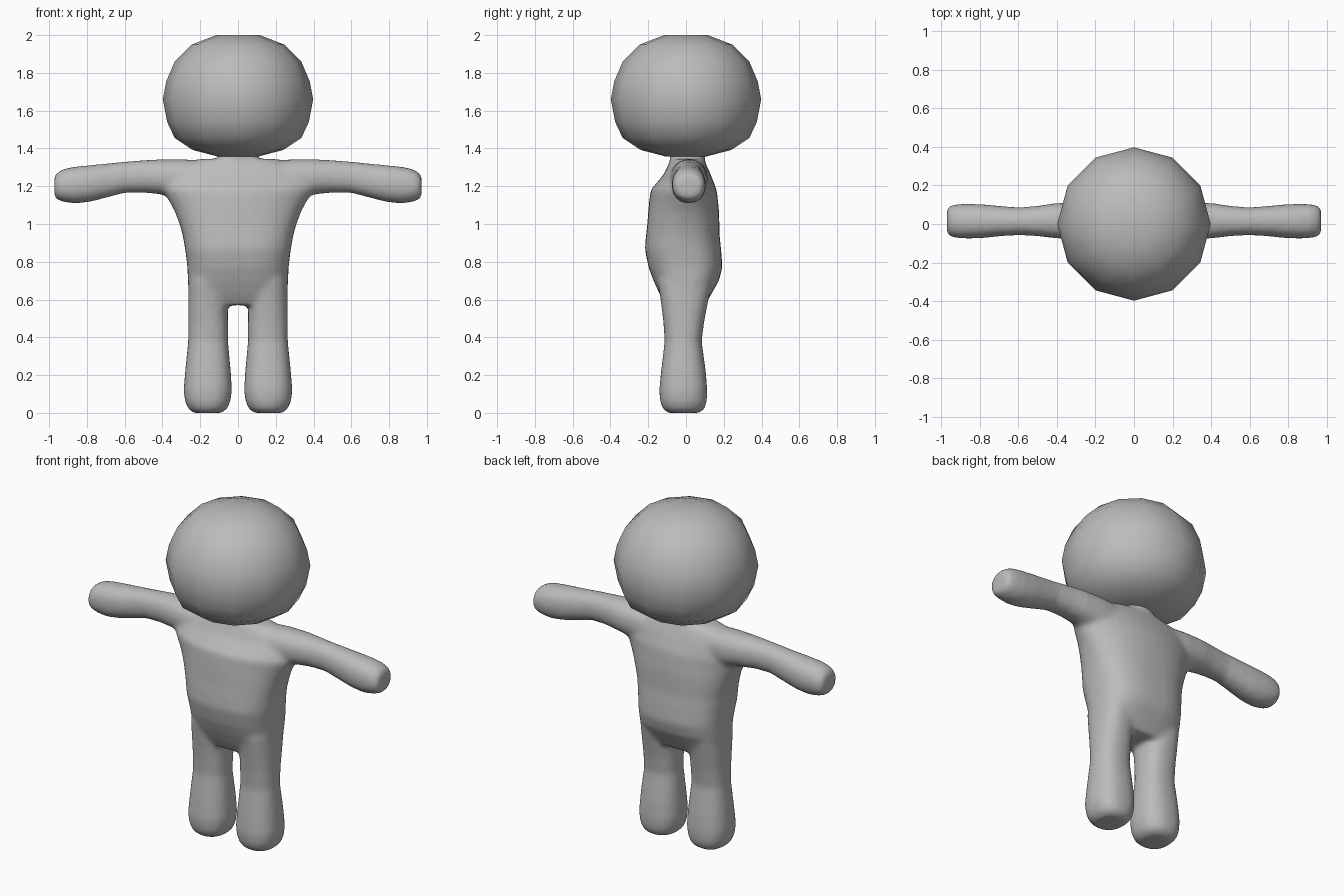
import bpy, bmesh, math
from mathutils import Vector

grey = bpy.data.materials.new("plain grey")
grey.diffuse_color = (0.5, 0.5, 0.5, 1)


def ring(centre, u, v, sides=32, power=2.0):
    """Closed superellipse spanned by the half-axes u and v."""
    pts = []
    for i in range(sides):
        a = 2 * math.pi * i / sides
        c, s = math.cos(a), math.sin(a)
        pts.append(Vector(centre)
                   + Vector(u) * math.copysign(abs(c) ** (2 / power), c)
                   + Vector(v) * math.copysign(abs(s) ** (2 / power), s))
    return pts


def loft(bm, rings):
    """Skin a row of rings and cap both ends."""
    rows = [[bm.verts.new(p) for p in r] for r in rings]
    n = len(rows[0])
    for a, b in zip(rows, rows[1:]):
        for i in range(n):
            j = (i + 1) % n
            bm.faces.new((a[i], a[j], b[j], b[i]))
    bm.faces.new(rows[0][::-1])
    bm.faces.new(rows[-1])


def finish(bm, name):
    bmesh.ops.recalc_face_normals(bm, faces=bm.faces)
    for f in bm.faces:
        f.smooth = True
    mesh = bpy.data.meshes.new(name)
    bm.to_mesh(mesh)
    bm.free()
    mesh.materials.append(grey)
    obj = bpy.data.objects.new(name, mesh)
    bpy.context.collection.objects.link(obj)
    return obj


# Head: twelve-sided squashed ball with small flat ends
bm = bmesh.new()
head = [(1.358, .11), (1.392, .24), (1.455, .335), (1.54, .375), (1.66, .398),
        (1.755, .38), (1.86, .335), (1.95, .245), (2.0, .115)]
loft(bm, [ring((0, 0, z), (r, 0, 0), (0, r, 0), 12) for z, r in head])
finish(bm, "head")

# Body: torso, neck, legs and arms fused into one soft skin
bm = bmesh.new()

# Torso: height, half width, front y, back y, squareness
torso = [(.57, .245, -.105, .10, 2.6), (.63, .262, -.14, .135, 2.6),
         (.70, .266, -.172, .175, 2.6), (.77, .268, -.198, .193, 2.6),
         (.865, .28, -.218, .186, 2.6), (.94, .293, -.212, .178, 2.5),
         (1.0, .31, -.205, .177, 2.4), (1.066, .335, -.20, .175, 2.2),
         (1.12, .365, -.195, .17, 2.0), (1.18, .40, -.187, .163, 1.9),
         (1.26, .40, -.12, .132, 1.9), (1.31, .33, -.095, .11, 2.0),
         (1.345, .20, -.08, .09, 2.0)]
loft(bm, [ring((0, (f + b) / 2, z), (w, 0, 0), (0, (b - f) / 2, 0), 32, p)
          for z, w, f, b, p in torso])

# Neck
loft(bm, [ring((0, .008, z), (.1, 0, 0), (0, .094, 0)) for z in (1.25, 1.385)])

# Legs: height, inner x, outer x, front y, back y
leg = [(0, .09, .235, -.095, .07), (.02, .058, .262, -.122, .098),
       (.06, .04, .281, -.137, .11), (.12, .032, .288, -.142, .113),
       (.22, .038, .28, -.132, .105), (.38, .053, .264, -.113, .083),
       (.48, .053, .263, -.12, .096), (.58, .053, .264, -.132, .115),
       (.70, .053, .262, -.15, .14)]
# Arms: distance out, bottom z, top z, front y, back y
arm = [(.15, 1.12, 1.335, -.09, .11), (.30, 1.135, 1.343, -.083, .115),
       (.42, 1.158, 1.342, -.073, .107), (.50, 1.166, 1.338, -.063, .094),
       (.60, 1.165, 1.33, -.058, .086), (.70, 1.138, 1.32, -.064, .094),
       (.78, 1.118, 1.312, -.073, .102), (.86, 1.108, 1.304, -.076, .105),
       (.92, 1.116, 1.293, -.073, .103), (.955, 1.128, 1.275, -.064, .095),
       (.972, 1.14, 1.255, -.05, .08)]
for side in (-1, 1):
    loft(bm, [ring((side * (i + o) / 2, (f + b) / 2, z),
                   ((o - i) / 2, 0, 0), (0, (b - f) / 2, 0), 32, 2.4)
              for z, i, o, f, b in leg])
    loft(bm, [ring((side * x, (f + b) / 2, (lo + hi) / 2),
                   (0, (b - f) / 2, 0), (0, 0, (hi - lo) / 2), 32, 2.2)
              for x, lo, hi, f, b in arm])
body = finish(bm, "body")

fuse = body.modifiers.new("fuse", 'REMESH')
fuse.mode = 'VOXEL'
fuse.voxel_size = 0.013
fuse.use_smooth_shade = True
soften = body.modifiers.new("soften", 'SMOOTH')
soften.factor = 0.5
soften.iterations = 10
